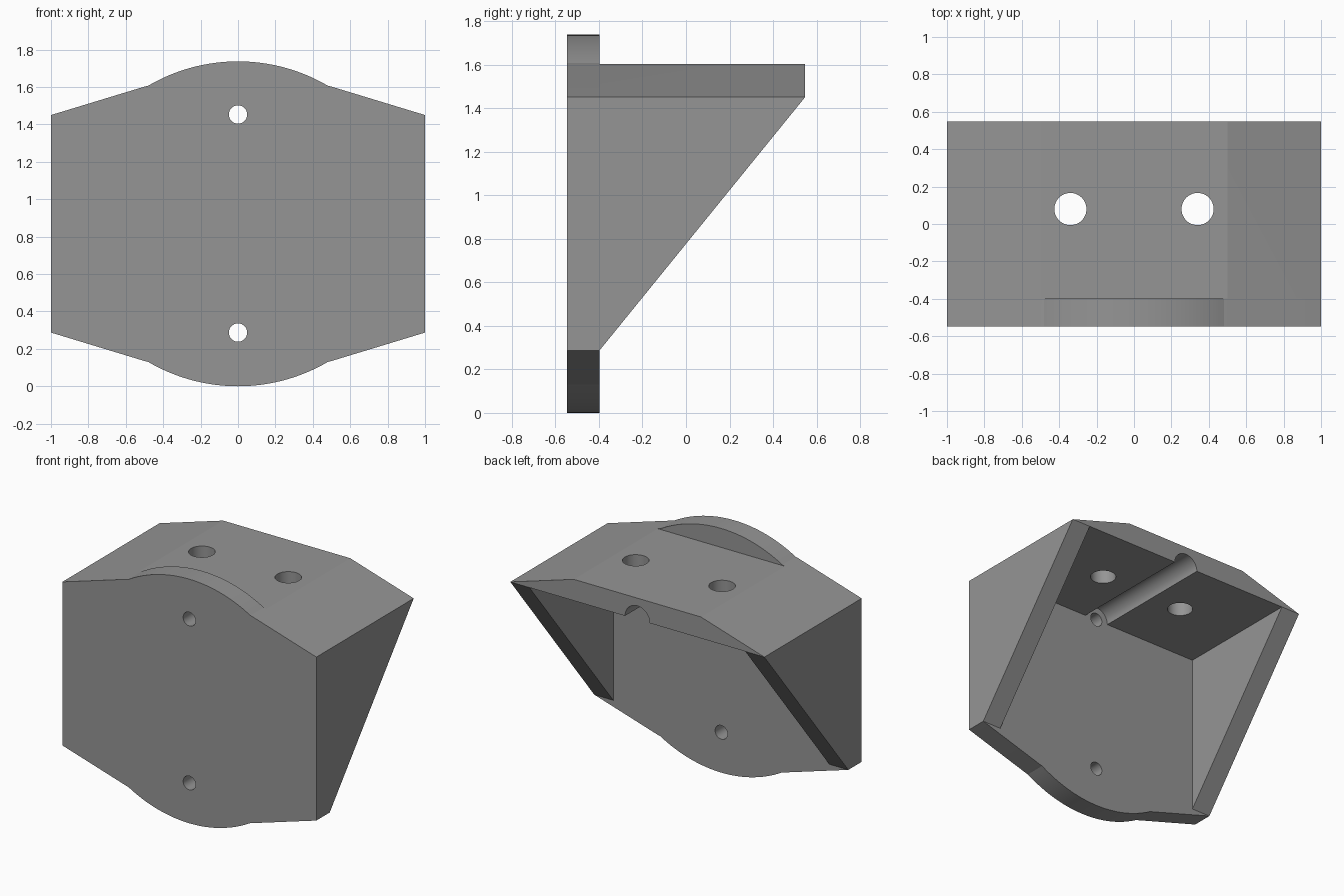
import bpy, bmesh, math
from mathutils import Vector

if "Cube" in bpy.data.objects:
    bpy.data.objects.remove(bpy.data.objects["Cube"])

FRONT, PLATE_BACK, BACK = -0.547, -0.397, 0.547
TOP, MID = 1.737, 1.737 / 2
SHOULDER, SHELF_TOP, WALL = 1.45, 1.602, 0.15

grey = bpy.data.materials.new("plain grey")
grey.diffuse_color = (0.3, 0.3, 0.3, 1)
grey.use_nodes = True
grey.node_tree.nodes["Principled BSDF"].inputs["Base Color"].default_value = grey.diffuse_color


def prism(name, points, direction):
    """Extrude a closed 3D outline along a direction."""
    bm = bmesh.new()
    face = bm.faces.new([bm.verts.new(p) for p in points])
    new = bmesh.ops.extrude_face_region(bm, geom=[face])["geom"]
    bmesh.ops.translate(bm, vec=Vector(direction),
                        verts=[v for v in new if isinstance(v, bmesh.types.BMVert)])
    bmesh.ops.recalc_face_normals(bm, faces=bm.faces)
    mesh = bpy.data.meshes.new(name)
    bm.to_mesh(mesh)
    bm.free()
    mesh.materials.append(grey)
    obj = bpy.data.objects.new(name, mesh)
    bpy.context.collection.objects.link(obj)
    return obj


def circle(r, n=48):
    return [(r * math.cos(2 * math.pi * i / n), r * math.sin(2 * math.pi * i / n))
            for i in range(n)]


def combine(target, tool, operation):
    mod = target.modifiers.new(tool.name, "BOOLEAN")
    mod.object, mod.operation, mod.solver = tool, operation, "EXACT"
    bpy.context.view_layer.objects.active = target
    bpy.ops.object.modifier_apply(modifier=mod.name)
    bpy.data.objects.remove(tool, do_unlink=True)


# Front plate: sloped shoulders with a shallow arc at top and bottom
half, rise = 0.48, TOP - 1.607
radius = (half ** 2 + rise ** 2) / (2 * rise)
sweep = math.asin(half / radius)
arc = [(radius * math.sin(a), TOP - radius + radius * math.cos(a))
       for a in [sweep * (1 - 2 * i / 32) for i in range(33)]]
upper = [(1, SHOULDER), (0.5, SHELF_TOP)] + arc + [(-0.5, SHELF_TOP), (-1, SHOULDER)]
outline = upper + [(-x, 2 * MID - z) for x, z in upper]
bracket = prism("bracket", [(x, FRONT, z) for x, z in outline], (0, PLATE_BACK - FRONT, 0))

# Shelf with bevelled sides
section = [(1, SHOULDER), (0.5, SHELF_TOP), (-0.5, SHELF_TOP), (-1, SHOULDER)]
shelf = prism("shelf", [(x, PLATE_BACK, z) for x, z in section], (0, BACK - PLATE_BACK, 0))
combine(bracket, shelf, "UNION")

# Triangular side walls
for side in (-1, 1):
    tri = [(PLATE_BACK, 2 * MID - SHOULDER), (BACK, SHOULDER), (PLATE_BACK, SHOULDER)]
    wall = prism("side_wall", [(side, y, z) for y, z in tri], (-side * WALL, 0, 0))
    combine(bracket, wall, "UNION")

# Round channel under the shelf
channel = prism("channel", [(x, PLATE_BACK, SHOULDER + z) for x, z in circle(0.097)], (0, 1.2, 0))
combine(bracket, channel, "DIFFERENCE")

# Screw holes through the plate
for z0 in (SHOULDER + 0.003, 2 * MID - SHOULDER):
    hole = prism("plate_hole", [(x, FRONT - 0.1, z0 + z) for x, z in circle(0.049)], (0, 0.35, 0))
    combine(bracket, hole, "DIFFERENCE")

# Holes through the shelf
for side in (-1, 1):
    hole = prism("shelf_hole", [(side * 0.34 + x, 0.08 + y, 1.3) for x, y in circle(0.086)], (0, 0, 0.5))
    combine(bracket, hole, "DIFFERENCE")

# Smooth the round surfaces, keep edges sharp
bpy.ops.object.select_all(action="DESELECT")
bracket.select_set(True)
bpy.context.view_layer.objects.active = bracket
bpy.ops.object.shade_smooth_by_angle(angle=math.radians(12))
